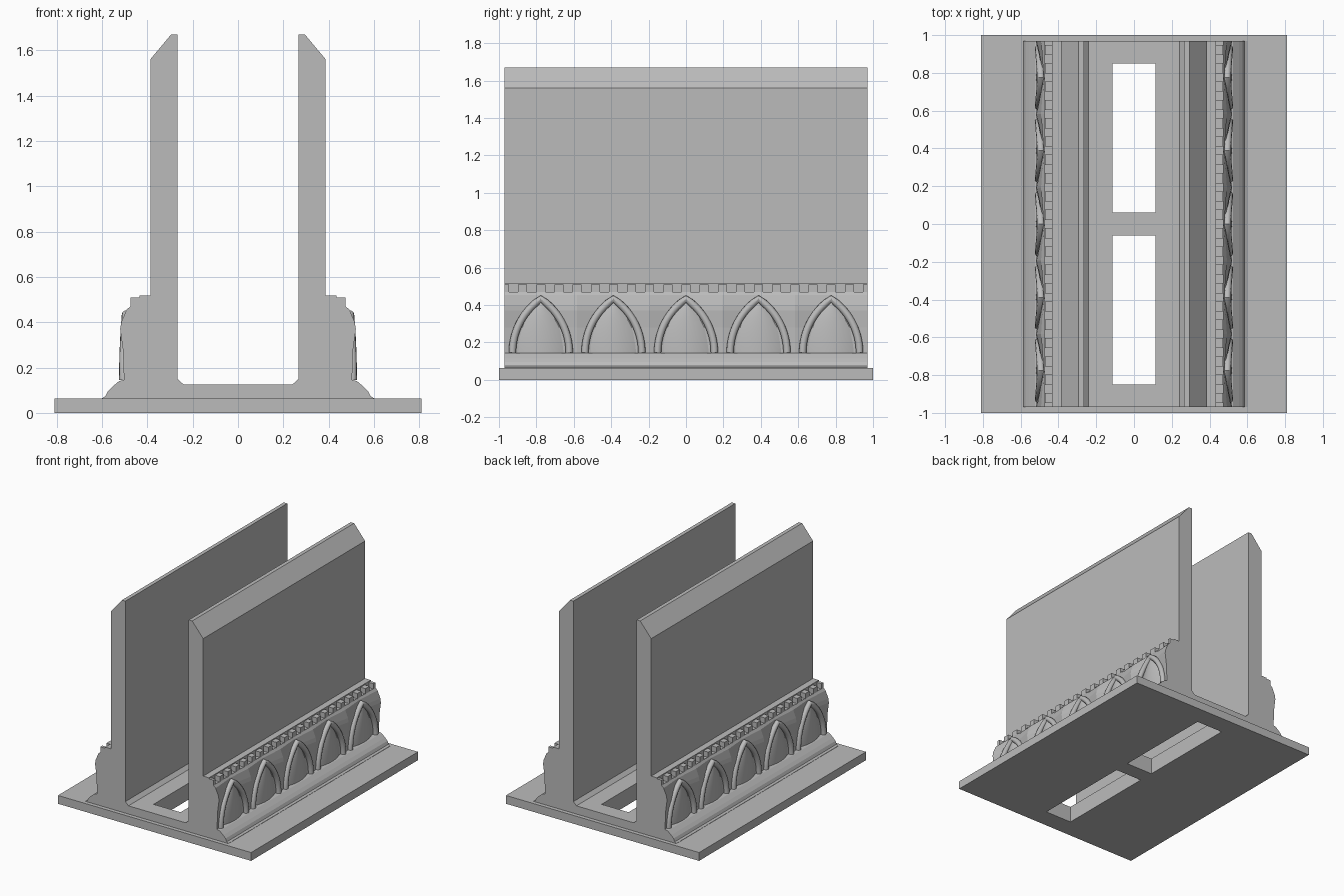
import bpy, bmesh, math
from mathutils import Vector

cube = bpy.data.objects.get("Cube")
if cube:
    bpy.data.objects.remove(cube, do_unlink=True)

# Single stone colour
stone = bpy.data.materials.new("grey_stone")
stone.use_nodes = True
GREY = (0.5, 0.5, 0.5, 1)
stone.diffuse_color = GREY
stone.node_tree.nodes["Principled BSDF"].inputs["Base Color"].default_value = GREY

HALF = 0.97            # half length of the body
BAYS = 5
BAY = 2 * HALF / BAYS  # width of one arch bay
SILL = 0.145           # height where the arches start


def finish(name, bm):
    bmesh.ops.recalc_face_normals(bm, faces=bm.faces)
    mesh = bpy.data.meshes.new(name)
    bm.to_mesh(mesh)
    bm.free()
    mesh.materials.append(stone)
    obj = bpy.data.objects.new(name, mesh)
    bpy.context.collection.objects.link(obj)
    return obj


def add_box(bm, lo, hi):
    lo, hi = Vector(lo), Vector(hi)
    verts = bmesh.ops.create_cube(bm, size=1)["verts"]
    bmesh.ops.scale(bm, vec=hi - lo, verts=verts)
    bmesh.ops.translate(bm, vec=(lo + hi) / 2, verts=verts)


def add_prism(bm, outline, y0, y1):
    face = bm.faces.new([bm.verts.new((x, y0, z)) for x, z in outline])
    new = bmesh.ops.extrude_face_region(bm, geom=[face])["geom"]
    verts = [v for v in new if isinstance(v, bmesh.types.BMVert)]
    bmesh.ops.translate(bm, vec=(0, y1 - y0, 0), verts=verts)


def add_grid(bm, rows):
    grid = [[bm.verts.new(p) for p in row] for row in rows]
    for a, b in zip(grid, grid[1:]):
        for i in range(len(a) - 1):
            bm.faces.new((a[i], a[i + 1], b[i + 1], b[i]))
    return grid


def mirror(obj):
    obj.modifiers.new("other_side", 'MIRROR').use_axis[0] = True


def repeat_bays(obj):
    arr = obj.modifiers.new("bays", 'ARRAY')
    arr.count = BAYS
    arr.use_relative_offset = False
    arr.use_constant_offset = True
    arr.constant_offset_displace = (0, BAY, 0)
    mirror(obj)


def smooth(obj, angle):
    bpy.ops.object.select_all(action='DESELECT')
    obj.select_set(True)
    bpy.context.view_layer.objects.active = obj
    bpy.ops.object.shade_smooth_by_angle(angle=math.radians(angle))


# Base slab
bm = bmesh.new()
add_box(bm, (-0.81, -1, 0), (0.81, 1, 0.063))
base_slab = finish("base_slab", bm)

# Trough body: moulded foot, panel, ledge, wall with bevelled top, floor
side = [(0.6, 0.03), (0.6, 0.065), (0.585, 0.073), (0.575, 0.095), (0.555, 0.115),
        (0.525, 0.14), (0.505, SILL), (0.47, SILL), (0.47, 0.47), (0.435, 0.47),
        (0.435, 0.518), (0.387, 0.518), (0.387, 1.56), (0.295, 1.67),
        (0.266, 1.67), (0.266, 0.15), (0.24, 0.125)]
bm = bmesh.new()
add_prism(bm, side + [(-x, z) for x, z in reversed(side)], -HALF, HALF)
body = finish("trough_body", bm)

# Two slots through the floor
bm = bmesh.new()
for y0, y1 in ((-0.85, -0.06), (0.06, 0.85)):
    add_box(bm, (-0.113, y0, -0.1), (0.113, y1, 0.2))
cutter = finish("slot_cutter", bm)
cutter.hide_render = True
for obj in (base_slab, body):
    mod = obj.modifiers.new("slots", 'BOOLEAN')
    mod.operation = 'DIFFERENCE'
    mod.solver = 'EXACT'
    mod.object = cutter
    bpy.context.view_layer.objects.active = obj
    bpy.ops.object.modifier_apply(modifier=mod.name)
bpy.data.objects.remove(cutter, do_unlink=True)

# Dentils under the ledge
bm = bmesh.new()
pitch = BAY / 4
for k in range(-10, 11):
    y0, y1 = max(k * pitch - 0.024, -HALF), min(k * pitch + 0.024, HALF)
    add_box(bm, (0.42, y0, 0.465), (0.475, y1, 0.51))
mirror(finish("dentils", bm))

# Spandrels: ridges between bays, hollow at each bay centre
first = -HALF + BAY / 2
ridge = [(SILL, 0.503, 0.475), (0.28, 0.508, 0.475), (0.37, 0.52, 0.475),
         (0.4, 0.515, 0.476), (0.455, 0.492, 0.478), (0.47, 0.475, 0.475)]
bm = bmesh.new()
rows = [[(xr, first - BAY / 2, z), (xc, first, z), (xr, first + BAY / 2, z)]
        for z, xr, xc in ridge]
grid = add_grid(bm, rows)
for col in (0, 2):
    y = rows[0][col][1]
    back = [bm.verts.new((0.465, y, z)) for z in (0.47, SILL)]
    bm.faces.new([row[col] for row in grid] + back)
spandrels = finish("spandrels", bm)
repeat_bays(spandrels)

# Pointed arch geometry: two arcs meeting at the apex
RISE, SPAN = 0.288, 0.152
centre = (RISE ** 2 - SPAN ** 2) / (2 * SPAN)
radius = centre + SPAN


def half_width(h):
    return max(math.sqrt(radius ** 2 - h ** 2) - centre, 0)


def lean(h):
    return 0.505 - 0.012 * (h / RISE) ** 2


# Arch mouldings: round bars swept along the arch
STEPS = 14
heights = [RISE * i / STEPS for i in range(STEPS + 1)]
path = [(lean(h), first - half_width(h), SILL + h) for h in heights]
path += [(lean(h), first + half_width(h), SILL + h) for h in reversed(heights[:-1])]
curve = bpy.data.curves.new("arch_mouldings", 'CURVE')
curve.dimensions = '3D'
curve.bevel_depth = 0.02
curve.bevel_resolution = 3
curve.use_fill_caps = True
spline = curve.splines.new('POLY')
spline.points.add(len(path) - 1)
for point, co in zip(spline.points, path):
    point.co = (*co, 1)
curve.materials.append(stone)
arches = bpy.data.objects.new("arch_mouldings", curve)
bpy.context.collection.objects.link(arches)
bpy.ops.object.select_all(action='DESELECT')
arches.select_set(True)
bpy.context.view_layer.objects.active = arches
bpy.ops.object.convert(target='MESH')
arches = bpy.context.view_layer.objects.active
smooth(arches, 40)
repeat_bays(arches)

# Swelling panels inside the arches
bm = bmesh.new()
rows = []
for h in heights:
    w = half_width(h)
    row = []
    for j in range(-8, 9):
        s = j / 8
        swell = 0.04 * math.sqrt(w / SPAN) * (1 - s * s)
        row.append((0.478 + swell, first + s * w, SILL + h))
    rows.append(row)
grid = add_grid(bm, rows)
bm.faces.new(grid[0])
bmesh.ops.remove_doubles(bm, verts=bm.verts, dist=0.0001)
panels = finish("arch_panels", bm)
smooth(panels, 40)
repeat_bays(panels)
